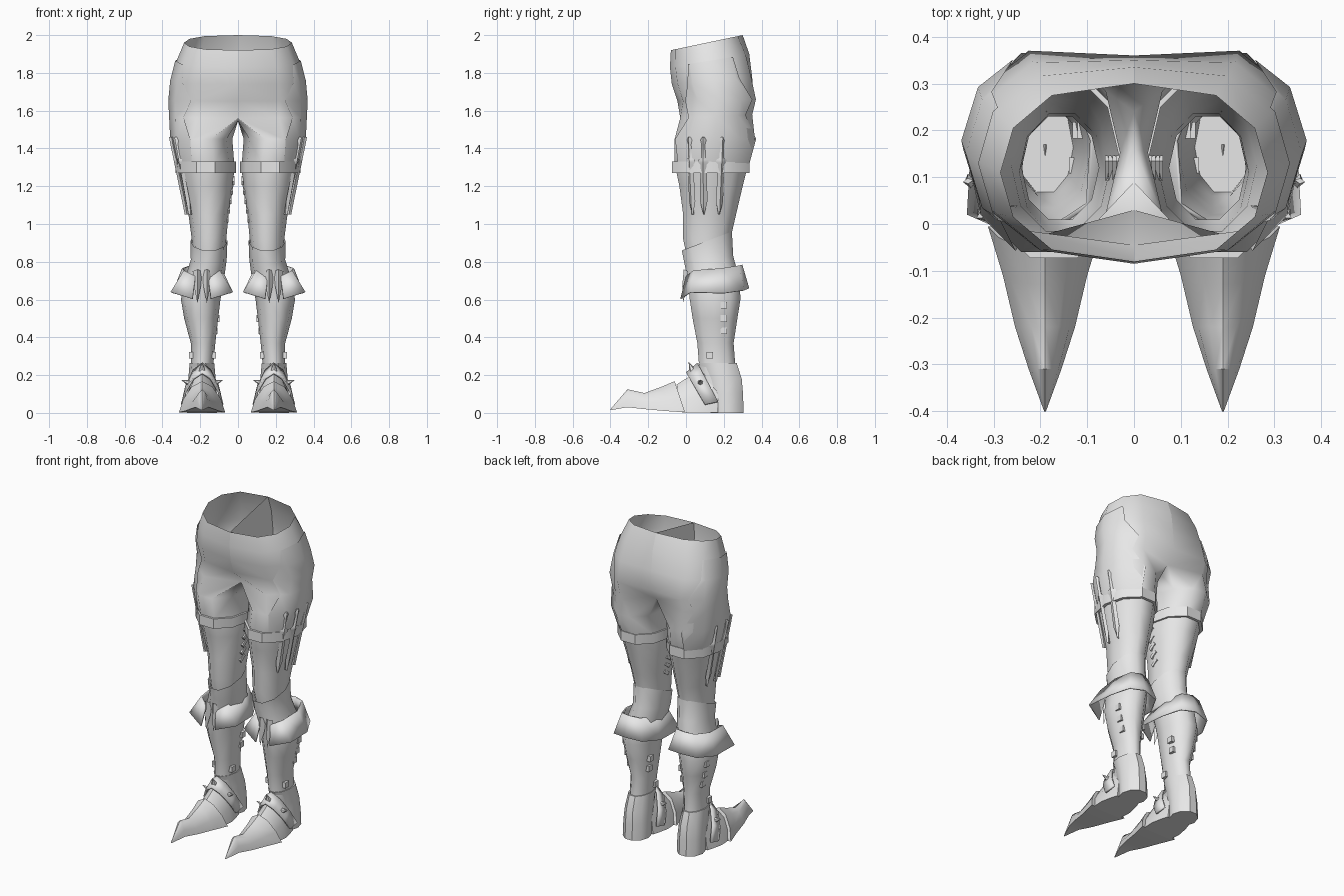
import bpy, bmesh
from math import sin, cos, radians
from mathutils import Vector, Matrix

cube = bpy.data.objects.get("Cube")
if cube:
    bpy.data.objects.remove(cube, do_unlink=True)

grey = bpy.data.materials.new("plain_grey")
grey.use_nodes = True
grey.diffuse_color = (0.8, 0.8, 0.8, 1)
for node in grey.node_tree.nodes:
    if node.type == 'BSDF_PRINCIPLED':
        node.inputs["Base Color"].default_value = grey.diffuse_color


def finish(name, bm, angle=40):
    """Turn a left-side mesh into a mirrored, shaded object."""
    bmesh.ops.remove_doubles(bm, verts=bm.verts, dist=0.0005)
    bmesh.ops.recalc_face_normals(bm, faces=bm.faces)
    mesh = bpy.data.meshes.new(name)
    bm.to_mesh(mesh)
    bm.free()
    mesh.materials.append(grey)
    obj = bpy.data.objects.new(name, mesh)
    bpy.context.scene.collection.objects.link(obj)
    mirror = obj.modifiers.new("Mirror", 'MIRROR')
    mirror.merge_threshold = 0.001
    bpy.ops.object.select_all(action='DESELECT')
    obj.select_set(True)
    bpy.context.view_layer.objects.active = obj
    bpy.ops.object.shade_smooth_by_angle(angle=radians(angle))
    return obj


def add_loft(bm, rings, closed=True, caps=False):
    """Bridge rows of points; a shorter row leaves the rest open."""
    rows = [[bm.verts.new(p) for p in ring] for ring in rings]
    for a, b in zip(rows, rows[1:]):
        n = min(len(a), len(b))
        wrap = closed and len(a) == len(b)
        for i in range(n if wrap else n - 1):
            j = (i + 1) % n
            bm.faces.new((a[i], a[j], b[j], b[i]))
    if caps:
        bm.faces.new(rows[0])
        bm.faces.new(rows[-1])


def loft(name, rings, closed=True, caps=False, angle=40):
    bm = bmesh.new()
    add_loft(bm, rings, closed, caps)
    return finish(name, bm, angle)


def leg_ring(z, x0, x1, y0, y1, tilt=0.0):
    """Ten-sided ring, the first seven points running round the outside."""
    pts = []
    for i in range(10):
        a = radians(36 * i - 108)
        s = sin(a) / 0.951
        pts.append(Vector(((x0 + x1) / 2 + (x1 - x0) / 2 * cos(a),
                           (y0 + y1) / 2 + (y1 - y0) / 2 * s, z + tilt * s)))
    return pts


def hip_ring(w, y0, y1, z0, z1, cleft=0.0):
    """Half ring from the front centre round the hip to the back centre."""
    pts = []
    for i in range(7):
        a = radians(30 * i - 90)
        x = w * max(cos(a), 0) ** 0.7 if 0 < i < 6 else 0
        pts.append(Vector((x, (y0 + y1) / 2 + (y1 - y0) / 2 * sin(a),
                           z0 + (z1 - z0) * (1 + sin(a)) / 2)))
    pts[6].y -= cleft
    return pts


# Trousers: half hips, a shared crotch seam, then a closed leg
crotch = hip_ring(0.358, -0.06, 0.38, 1.56, 1.58)
crotch[0].y, crotch[6].y = 0.03, 0.30
crotch += [Vector((0, y, 1.545)) for y in (0.24, 0.16, 0.09)]
body = [
    hip_ring(0.285, -0.08, 0.30, 1.92, 2.0),
    hip_ring(0.325, -0.085, 0.345, 1.83, 1.9, 0.01),
    hip_ring(0.352, -0.075, 0.375, 1.74, 1.78, 0.025),
    hip_ring(0.362, -0.045, 0.40, 1.65, 1.66, 0.04),
    crotch,
    leg_ring(1.45, 0.03, 0.352, -0.06, 0.365),
    leg_ring(1.32, 0.02, 0.322, -0.06, 0.33),
    leg_ring(1.2, 0.025, 0.30, -0.035, 0.30),
    leg_ring(1.05, 0.05, 0.262, -0.015, 0.265),
    leg_ring(0.92, 0.062, 0.245, -0.015, 0.235),
    leg_ring(0.8, 0.075, 0.24, 0.01, 0.23),
]
loft("trousers", body, angle=60)


# Side panels: a thin shell following the hip and thigh
def on_body(row, u):
    i = min(int(u), 5)
    p = body[row][i].lerp(body[row][i + 1], u - i)
    out = Vector((p.x - 0.1, p.y - 0.15, 0)).normalized()
    return p + out * 0.007


limits = [(1.9, 4.1), (1.7, 4.2), (1.2, 4.7), (1.6, 4.5), (1.1, 5.2), (1.3, 5.0)]
loft("side_panel", [[on_body(r + 1, u) for u in (lo, 2, 3, 4, hi)]
                    for r, (lo, hi) in enumerate(limits)], closed=False, angle=60)

# Thigh belt with a small thickness
inner, outer = (0.03, 0.31, -0.05, 0.32), (0.01, 0.332, -0.073, 0.337)
loft("thigh_belt", [leg_ring(1.27, *inner), leg_ring(1.27, *outer),
                    leg_ring(1.332, *outer), leg_ring(1.332, *inner)], angle=35)

# Throwing knives tucked under the belt
knife = [(1.46, 0.006), (1.445, 0.016), (1.42, 0.009), (1.35, 0.011), (1.34, 0.028),
         (1.325, 0.028), (1.315, 0.017), (1.12, 0.02), (1.05, 0.002)]
bm = bmesh.new()
for deg in (-34, -11, 18):
    a = radians(deg)
    top = Vector((0.18 + 0.178 * cos(a), 0.13 + 0.2 * sin(a), 1.46))
    tip = Vector((0.155 + 0.118 * cos(a), 0.125 + 0.16 * sin(a), 1.05))
    out, side = Vector((cos(a), sin(a), 0)), Vector((-sin(a), cos(a), 0))
    rings = []
    for z, w in knife:
        c = tip.lerp(top, (z - 1.05) / 0.41)
        rings.append([c + side * w, c + out * 0.011, c - side * w, c - out * 0.011])
    add_loft(bm, rings, caps=True)
finish("thigh_knives", bm, 30)

# Tall boot shaft, higher behind the knee
loft("boot_shaft", [
    leg_ring(0.91, 0.056, 0.252, -0.022, 0.243, 0.05),
    leg_ring(0.81, 0.06, 0.25, -0.008, 0.25, 0.02),
    leg_ring(0.7, 0.075, 0.285, 0.01, 0.285),
    leg_ring(0.6, 0.093, 0.302, 0.02, 0.288),
    leg_ring(0.5, 0.105, 0.285, 0.035, 0.272),
    leg_ring(0.37, 0.12, 0.25, 0.06, 0.252),
    leg_ring(0.24, 0.132, 0.25, 0.07, 0.262),
    leg_ring(0.12, 0.125, 0.255, 0.07, 0.27)], angle=55)

# Flared cuff, open at the front; half of it is described then reflected
cuff_top = [(0.035, 0.0, 0.725), (0.095, 0.04, 0.755), (0.105, 0.18, 0.765), (0.065, 0.28, 0.78)]
cuff_low = [(0.05, -0.03, 0.605), (0.165, 0.02, 0.64), (0.155, 0.2, 0.635), (0.10, 0.31, 0.65)]


def around(half, back):
    mid = 0.192
    return ([(mid + x, y, z) for x, y, z in half] + [(mid, *back)]
            + [(mid - x, y, z) for x, y, z in reversed(half)])


cuff = loft("boot_cuff", [around(cuff_top, (0.298, 0.785)),
                          around(cuff_low, (0.335, 0.66))], closed=False, angle=25)
solid = cuff.modifiers.new("Thickness", 'SOLIDIFY')
solid.thickness = 0.008

# Two pointed tongues hanging in the cuff opening
bm = bmesh.new()
for x in (0.165, 0.215):
    add_loft(bm, [[(x - 0.025, 0.01, 0.75), (x, -0.012, 0.76), (x + 0.025, 0.01, 0.75)],
                  [(x - 0.018, 0.005, 0.67), (x, -0.02, 0.67), (x + 0.018, 0.005, 0.67)],
                  [(x, -0.016, 0.58)] * 3], closed=False)
bmesh.ops.dissolve_degenerate(bm, edges=bm.edges, dist=0.0005)
finish("cuff_tongues", bm)

# Foot: arched sections with a ridge along the top
ARCH = [(-1, 0), (-0.82, 0.42), (-0.45, 0.82), (0, 1), (0.45, 0.82), (0.82, 0.42), (1, 0)]


def arch(y, w, top, low, lean=0.0):
    return [(0.19 + w * x, y + lean * (1 - h), low + (top - low) * h) for x, h in ARCH]


loft("pointed_toe", [
    arch(-0.4, 0.002, 0.02, 0.014), arch(-0.31, 0.035, 0.125, 0.03),
    arch(-0.22, 0.064, 0.105, 0.02), arch(-0.13, 0.09, 0.138, 0.01, 0.02),
    arch(-0.06, 0.122, 0.168, 0.003, 0.055)], caps=True, angle=45)
loft("instep", [
    arch(-0.05, 0.1, 0.15, 0.003, 0.03), arch(0.03, 0.105, 0.2, 0.003, 0.03),
    arch(0.09, 0.09, 0.255, 0.003, 0.04), arch(0.17, 0.078, 0.27, 0.003)], caps=True)
loft("heel", [
    leg_ring(0, 0.11, 0.27, 0.13, 0.305), leg_ring(0.1, 0.112, 0.268, 0.12, 0.302),
    leg_ring(0.18, 0.118, 0.263, 0.1, 0.295),
    leg_ring(0.265, 0.126, 0.256, 0.065, 0.268)], caps=True)

# Slanted strap over the instep
strap = loft("instep_strap", [arch(-0.0, 0.113, 0.215, 0.045, 0.1),
                              arch(0.06, 0.108, 0.265, 0.06, 0.11)], closed=False, angle=45)
strap.modifiers.new("Thickness", 'SOLIDIFY').thickness = 0.012

# Strap spikes
bm = bmesh.new()
for place, aim in [((0.19, 0.025, 0.245), (0, -0.45, 1)),
                   ((0.275, 0.075, 0.165), (1, -0.1, 0.35)),
                   ((0.105, 0.075, 0.165), (-1, -0.1, 0.35))]:
    turn = Vector(aim).to_track_quat('Z', 'Y').to_matrix().to_4x4()
    bmesh.ops.create_cone(bm, cap_ends=True, segments=6, radius1=0.02, radius2=0,
                          depth=0.055, matrix=Matrix.Translation(place) @ turn)
finish("strap_spikes", bm, 30)


def boxes(name, places, size, tilt=0):
    bm = bmesh.new()
    for p in places:
        bmesh.ops.create_cube(bm, size=1, matrix=Matrix.Translation(p)
                              @ Matrix.Rotation(radians(tilt), 4, 'X')
                              @ Matrix.Diagonal((*size, 1)))
    finish(name, bm, 30)


# Shaft buckles and inner thigh lacing
boxes("shaft_buckles", [(0.283, 0.2, 0.57), (0.27, 0.2, 0.5), (0.253, 0.2, 0.435),
                        (0.11, 0.2, 0.5), (0.12, 0.2, 0.435),
                        (0.248, 0.125, 0.305), (0.128, 0.125, 0.305)], (0.022, 0.035, 0.035))
boxes("thigh_lacing", [(0.024 + 0.008 * i, 0.12, 1.23 - 0.05 * i) for i in range(5)],
      (0.012, 0.05, 0.022), 35)
